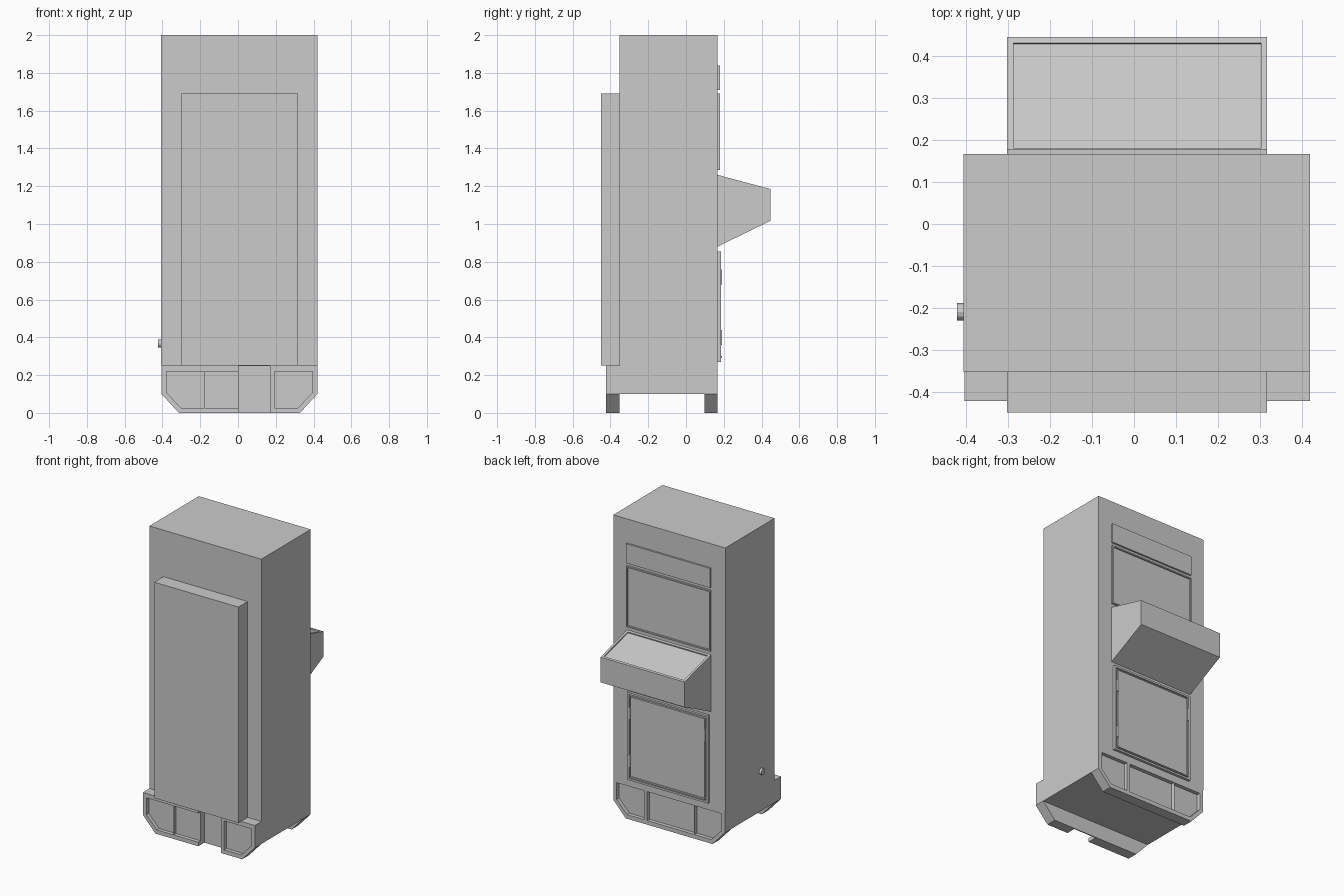
import bpy, bmesh
from mathutils import Vector

if "Cube" in bpy.data.objects:
    bpy.data.objects.remove(bpy.data.objects["Cube"])


def make(name, bm):
    bmesh.ops.recalc_face_normals(bm, faces=bm.faces)
    me = bpy.data.meshes.new(name)
    bm.to_mesh(me)
    bm.free()
    ob = bpy.data.objects.new(name, me)
    bpy.context.collection.objects.link(ob)
    return ob


def prism(name, pts, axis, a, b, recess=None):
    """Extrude a 2D profile along y (profile x,z) or x (profile y,z).
    recess = (facing direction, rim width, depth) sinks a panel in one face."""
    bm = bmesh.new()
    put = (lambda p, t: (p[0], t, p[1])) if axis == 'y' else (lambda p, t: (t, p[0], p[1]))
    lo = [bm.verts.new(put(p, a)) for p in pts]
    hi = [bm.verts.new(put(p, b)) for p in pts]
    bm.faces.new(lo)
    bm.faces.new(hi)
    n = len(pts)
    for i in range(n):
        bm.faces.new((lo[i], lo[(i + 1) % n], hi[(i + 1) % n], hi[i]))
    bmesh.ops.recalc_face_normals(bm, faces=bm.faces)
    if recess:
        direction, rim, depth = recess
        bm.normal_update()
        f = max(bm.faces, key=lambda g: g.normal.dot(Vector(direction)))
        normal = f.normal.copy()
        bmesh.ops.inset_region(bm, faces=[f], thickness=rim)
        # second, zero-width inset gives the vertical wall of the recess
        bmesh.ops.inset_region(bm, faces=[f], thickness=0.0005)
        bmesh.ops.translate(bm, verts=f.verts, vec=-normal * depth)
    return make(name, bm)


def box(name, x0, x1, y0, y1, z0, z1, recess=None):
    return prism(name, [(x0, z0), (x1, z0), (x1, z1), (x0, z1)], 'y', y0, y1, recess)


def cut(target, cutter):
    cutter.hide_render = True
    mod = target.modifiers.new("cut", 'BOOLEAN')
    mod.operation = 'DIFFERENCE'
    mod.solver = 'EXACT'
    mod.object = cutter
    bpy.context.view_layer.objects.active = target
    bpy.ops.object.modifier_apply(modifier=mod.name)
    bpy.data.objects.remove(cutter)


BACK = (0, 1, 0)
Y = 0.167  # rear face of the cabinet

# Cabinet and front slab
box("cabinet", -0.407, 0.42, -0.353, Y, 0.25, 2.0)
box("front_slab", -0.303, 0.318, -0.45, -0.353, 0.25, 1.69)

# Plinth: chamfered profile, hollowed underneath to leave two end feet
base = prism("plinth", [(-0.405, 0.25), (-0.405, 0.1), (-0.313, 0), (0.328, 0),
                        (0.42, 0.1), (0.42, 0.25)], 'y', -0.423, Y)
cut(base, box("under_cutter", -0.6, 0.6, -0.353, 0.097, -0.1, 0.1))

# Recessed pockets on both ends of the plinth
C = 0.0075
side = [(0.387, 0.22), (0.387, 0.108), (0.31, 0.027), (0.187, 0.027), (0.187, 0.22)]
middle = [(-0.178, 0.027), (0.17, 0.027), (0.17, 0.22), (-0.178, 0.22)]
pockets = [[(C + x, z) for x, z in side], [(C - x, z) for x, z in side], middle]
for y0, y1 in ((-0.5, -0.398), (0.142, 0.3)):
    for p in pockets:
        cut(base, prism("pocket_cutter", p, 'y', y0, y1))
# Slot missing from the front foot
cut(base, box("slot_cutter", 0.003, 0.17, -0.5, -0.36, -0.1, 0.248))

# Sloping console with sunken top panel
prism("console", [(Y, 0.88), (0.447, 1.017), (0.447, 1.185), (Y, 1.26)], 'x',
      -0.303, 0.318, ((0, 0.25, 0.97), 0.021, 0.008))

# Rear panels: header, screen, service door
box("header_panel", -0.303, 0.318, Y, 0.179, 1.71, 1.84)
box("screen", -0.303, 0.318, Y, 0.179, 1.285, 1.69, (BACK, 0.012, 0.009))
box("door_frame", -0.29, 0.305, Y, 0.184, 0.27, 0.855, (BACK, 0.018, 0.012))
box("door", -0.264, 0.279, Y, 0.184, 0.296, 0.829)
for z in (0.40, 0.72):
    box("door_hinge", 0.279, 0.287, Y, 0.19, z - 0.04, z + 0.04)
box("door_latch", -0.272, -0.264, Y, 0.19, 0.68, 0.76)
box("door_sill", -0.27, 0.285, Y, 0.19, 0.29, 0.30)

# Side knob
bpy.ops.mesh.primitive_cylinder_add(vertices=12, radius=0.021, depth=0.03,
                                    location=(-0.408, -0.21, 0.367), rotation=(0, 1.570796, 0))
bpy.context.object.name = "side_knob"
